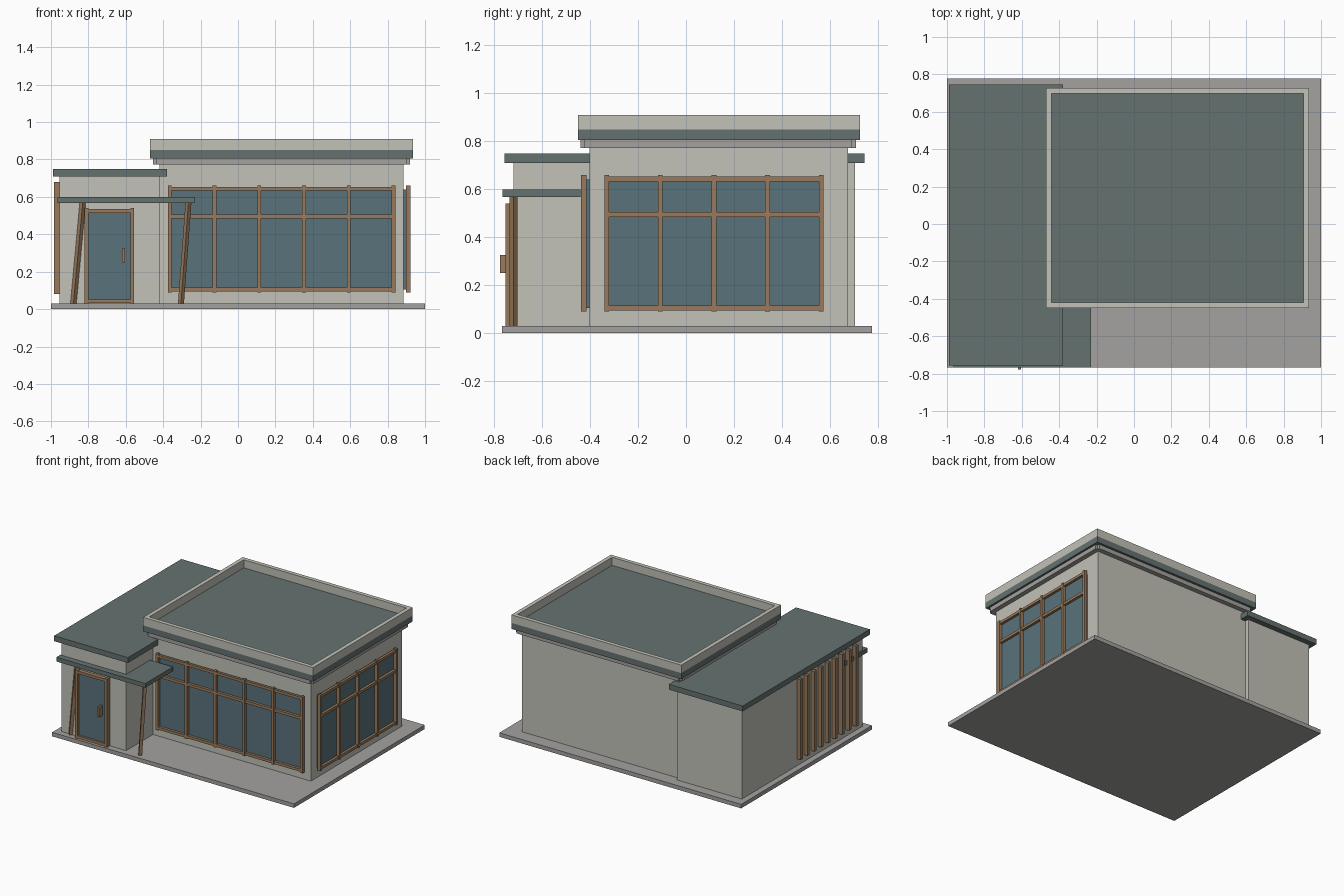
import bpy
from mathutils import Vector

if "Cube" in bpy.data.objects:
    bpy.data.objects.remove(bpy.data.objects["Cube"])


def mat(name, rgb):
    m = bpy.data.materials.new(name)
    m.diffuse_color = (*rgb, 1)
    m.use_nodes = True
    m.node_tree.nodes["Principled BSDF"].inputs["Base Color"].default_value = m.diffuse_color
    return m


WALL = mat("plaster", (0.54, 0.54, 0.48))
ROOF = mat("roof_green", (0.13, 0.17, 0.16))
GLASS = mat("glass", (0.10, 0.17, 0.20))
WOOD = mat("wood", (0.32, 0.195, 0.107))
STONE = mat("stone", (0.37, 0.36, 0.35))


def box(name, x, y, z, m):
    """Box from (min, max) ranges on each axis."""
    bpy.ops.mesh.primitive_cube_add(size=1, location=[(a + b) / 2 for a, b in (x, y, z)])
    o = bpy.context.object
    o.name = name
    o.scale = [b - a for a, b in (x, y, z)]
    bpy.ops.object.transform_apply(location=False, rotation=False, scale=True)
    o.data.materials.append(m)
    return o


def window(name, plane, start, step, bays, front):
    """Mullioned window; plane is the wall position, facing -y or +x."""
    s = -1 if front else 1

    def part(n, along, depth, z, m):
        d = tuple(sorted(plane + s * k for k in depth))
        box(f"{name}_{n}", *((along, d) if front else (d, along)), z, m)

    end = start + step * bays
    part("glass", (start, end), (-0.005, 0.013), (0.105, 0.64), GLASS)
    for i in range(bays + 1):
        c = start + step * i
        part(f"mullion_{i}", (c - 0.01, c + 0.01), (0.013, 0.036), (0.09, 0.66), WOOD)
    for i, z in enumerate((0.105, 0.495, 0.643)):
        part(f"rail_{i}", (start, end), (0.013, 0.032), (z - 0.01, z + 0.01), WOOD)


# Base slab and the two wall blocks
box("base_slab", (-1, 1), (-0.767, 0.777), (0, 0.03), STONE)
box("main_walls", (-0.42, 0.885), (-0.403, 0.675), (0.03, 0.775), WALL)
box("wing_walls", (-0.955, -0.42), (-0.72, 0.705), (0.03, 0.71), WALL)

# Main roof: stepped trim, slab and parapet
box("trim_long", (-0.455, 0.92), (-0.423, 0.693), (0.773, 0.805), STONE)
box("trim_wide", (-0.437, 0.903), (-0.44, 0.71), (0.773, 0.805), STONE)
box("main_roof", (-0.47, 0.935), (-0.45, 0.727), (0.805, 0.85), ROOF)
for n, y in (("front", (-0.45, -0.42)), ("back", (0.697, 0.727))):
    box(f"parapet_{n}", (-0.47, 0.935), y, (0.85, 0.91), WALL)
for n, x in (("left", (-0.47, -0.44)), ("right", (0.905, 0.935))):
    box(f"parapet_{n}", x, (-0.42, 0.697), (0.85, 0.91), WALL)

# Wing roof and entrance canopy
box("wing_roof", (-0.99, -0.38), (-0.757, 0.745), (0.71, 0.75), ROOF)
box("canopy", (-0.965, -0.23), (-0.766, -0.44), (0.568, 0.60), ROOF)

# Leaning canopy posts
for n, x0, x1 in (("left", -0.88, -0.83), ("right", -0.305, -0.265)):
    a, b = Vector((x0, -0.72, 0.03)), Vector((x1, -0.72, 0.57))
    bpy.ops.mesh.primitive_cylinder_add(vertices=4, radius=0.016, depth=b.z - a.z, location=(a + b) / 2)
    post = bpy.context.object
    post.name = f"canopy_post_{n}"
    for v in post.data.vertices:  # shear so the ends stay level
        v.co.x += v.co.z / (b.z - a.z) * (b.x - a.x)
    post.data.materials.append(WOOD)

# Entrance door
box("door_panel", (-0.81, -0.565), (-0.735, -0.715), (0.035, 0.53), GLASS)
for n, x in (("left", -0.81), ("right", -0.565)):
    box(f"door_jamb_{n}", (x - 0.01, x + 0.01), (-0.753, -0.715), (0.03, 0.54), WOOD)
for n, z in (("sill", 0.042), ("head", 0.525)):
    box(f"door_{n}", (-0.81, -0.565), (-0.75, -0.715), (z - 0.01, z + 0.01), WOOD)
box("door_handle", (-0.62, -0.604), (-0.777, -0.733), (0.25, 0.325), WOOD)

# Windows
window("front_window", -0.403, -0.365, 0.2394, 5, True)
window("side_window", 0.885, -0.331, 0.2238, 4, False)

# Vertical slats on the left wall
for i in range(9):
    y = 0.04 - 0.082 * i
    box(f"slat_{i}", (-0.985, -0.953), (y - 0.0125, y + 0.0125), (0.08, 0.68), WOOD)
